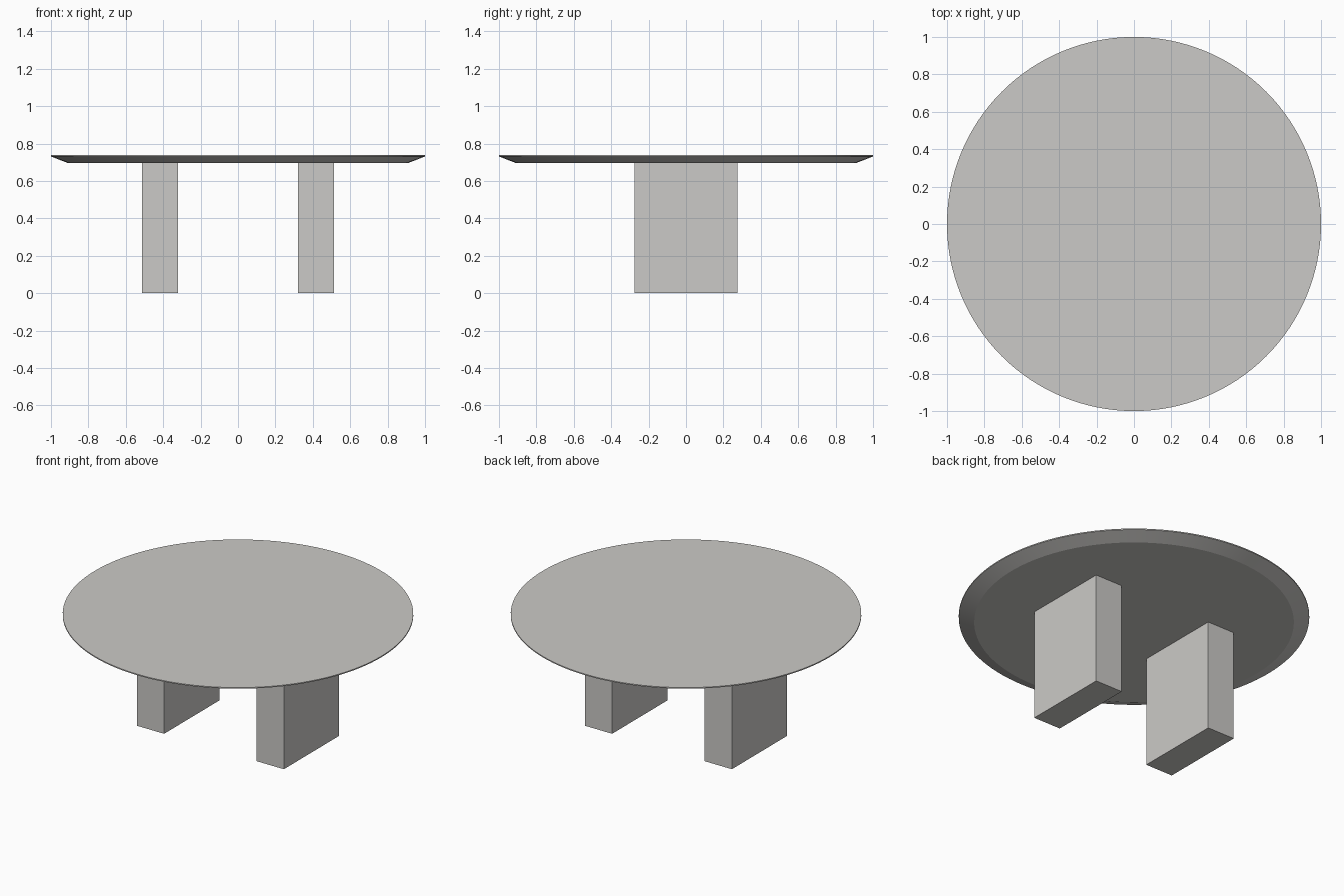
import bpy, bmesh, math

if "Cube" in bpy.data.objects:
    bpy.data.objects.remove(bpy.data.objects["Cube"])

mat = bpy.data.materials.new("warm light grey")
mat.diffuse_color = (0.60, 0.59, 0.57, 1)
mat.use_nodes = True
mat.node_tree.nodes["Principled BSDF"].inputs["Base Color"].default_value = mat.diffuse_color


def add_object(name, bm):
    bmesh.ops.recalc_face_normals(bm, faces=bm.faces)
    mesh = bpy.data.meshes.new(name)
    bm.to_mesh(mesh)
    bm.free()
    mesh.materials.append(mat)
    obj = bpy.data.objects.new(name, mesh)
    bpy.context.collection.objects.link(obj)
    return obj


# Round table top: flat underside, wide under-bevel, thin vertical rim
SEGMENTS = 128
profile = [(0.912, 0.697), (1.0, 0.731), (1.0, 0.738)]
bm = bmesh.new()
rings = [[bm.verts.new((r * math.cos(2 * math.pi * i / SEGMENTS),
                        r * math.sin(2 * math.pi * i / SEGMENTS), z))
          for i in range(SEGMENTS)] for r, z in profile]
for low, high in zip(rings, rings[1:]):
    for i in range(SEGMENTS):
        j = (i + 1) % SEGMENTS
        bm.faces.new((low[i], low[j], high[j], high[i]))
bm.faces.new(rings[0])
bm.faces.new(rings[-1])
top = add_object("table_top", bm)
bpy.context.view_layer.objects.active = top
top.select_set(True)
bpy.ops.object.shade_smooth_by_angle(angle=math.radians(15))

# Two slab legs, mirrored left and right
for name, side in (("left_leg", -1), ("right_leg", 1)):
    bm = bmesh.new()
    bmesh.ops.create_cube(bm, size=1)
    bmesh.ops.scale(bm, vec=(0.19, 0.55, 0.697), verts=bm.verts)
    bmesh.ops.translate(bm, vec=(side * 0.417, 0, 0.3485), verts=bm.verts)
    add_object(name, bm)
